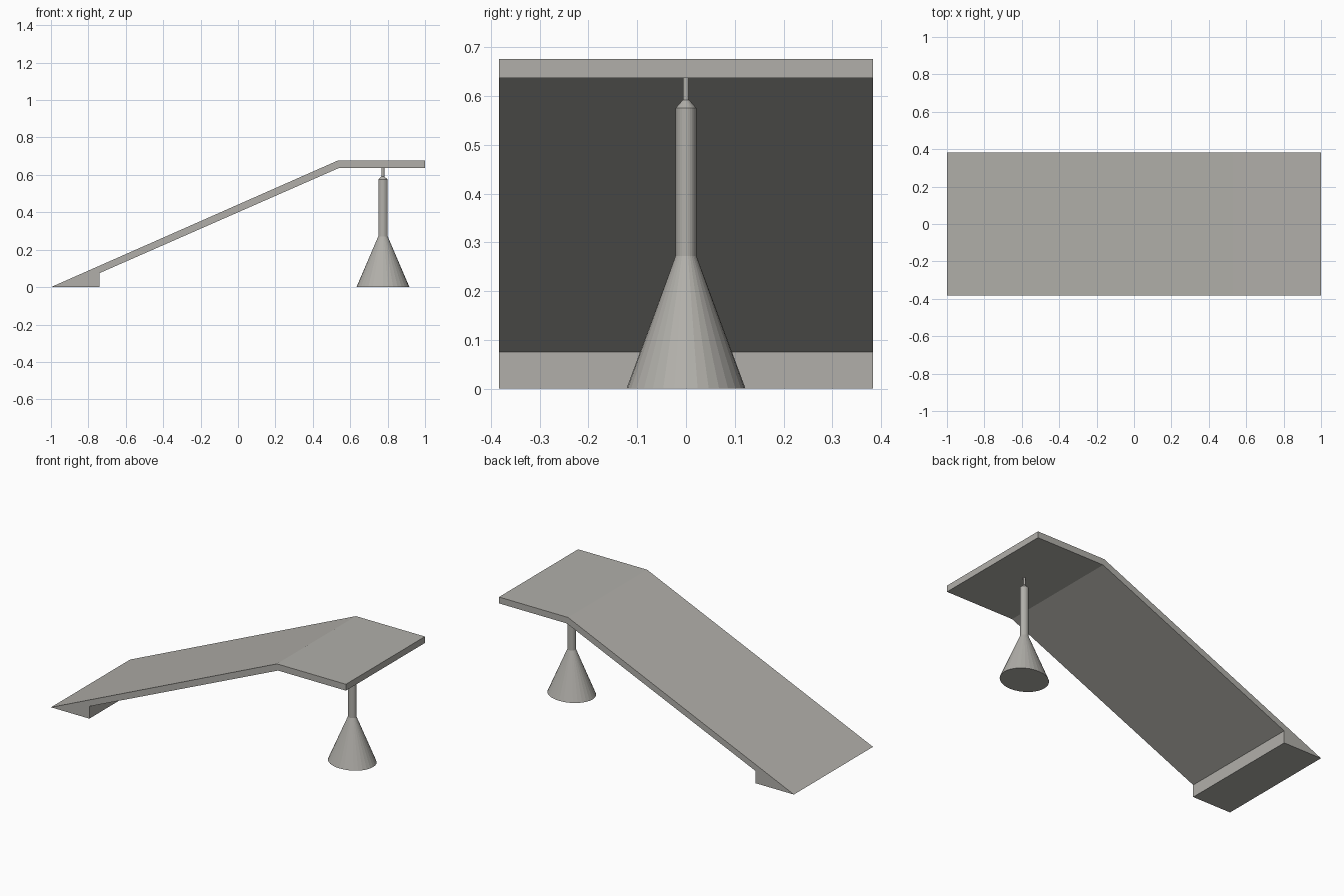
import bpy
import bmesh
from math import cos, sin, tau

cube = bpy.data.objects.get("Cube")
if cube:
    bpy.data.objects.remove(cube)

# Single concrete-grey colour
grey = bpy.data.materials.new("concrete_grey")
grey.use_nodes = True
colour = (0.44, 0.43, 0.40, 1)
grey.diffuse_color = colour
grey.node_tree.nodes["Principled BSDF"].inputs["Base Color"].default_value = colour


def finish(name, bm):
    bmesh.ops.recalc_face_normals(bm, faces=bm.faces[:])
    mesh = bpy.data.meshes.new(name)
    bm.to_mesh(mesh)
    bm.free()
    mesh.materials.append(grey)
    obj = bpy.data.objects.new(name, mesh)
    bpy.context.collection.objects.link(obj)
    return obj


def extrude_profile(name, points, half_width):
    """Extrude an x-z outline across the whole width in y."""
    bm = bmesh.new()
    face = bm.faces.new([bm.verts.new((x, -half_width, z)) for x, z in points])
    out = bmesh.ops.extrude_face_region(bm, geom=[face])
    verts = [v for v in out["geom"] if isinstance(v, bmesh.types.BMVert)]
    bmesh.ops.translate(bm, verts=verts, vec=(0, 2 * half_width, 0))
    return finish(name, bm)


def lathe(name, profile, centre_x, stretch, sides=32):
    """Stack oval rings of (radius, height) into a closed solid."""
    bm = bmesh.new()
    rings = []
    for r, z in profile:
        rings.append([bm.verts.new((centre_x + stretch * r * cos(tau * i / sides),
                                    r * sin(tau * i / sides), z))
                      for i in range(sides)])
    for low, high in zip(rings, rings[1:]):
        for i in range(sides):
            j = (i + 1) % sides
            bm.faces.new((low[i], low[j], high[j], high[i]))
    bm.faces.new(rings[0])
    bm.faces.new(rings[-1])
    return finish(name, bm)


# Sloped ramp with foot wedge and flat upper platform
extrude_profile("ramp_deck", [
    (-1, 0), (-0.74, 0), (-0.74, 0.075), (0.54, 0.637),
    (1, 0.637), (1, 0.676), (0.532, 0.676)], 0.383)

# Flared support column with a thin pin under the platform
lathe("support_column", [
    (0.122, 0), (0.0215, 0.272), (0.0215, 0.575),
    (0.0065, 0.592), (0.0065, 0.637)], 0.775, 1.16)
